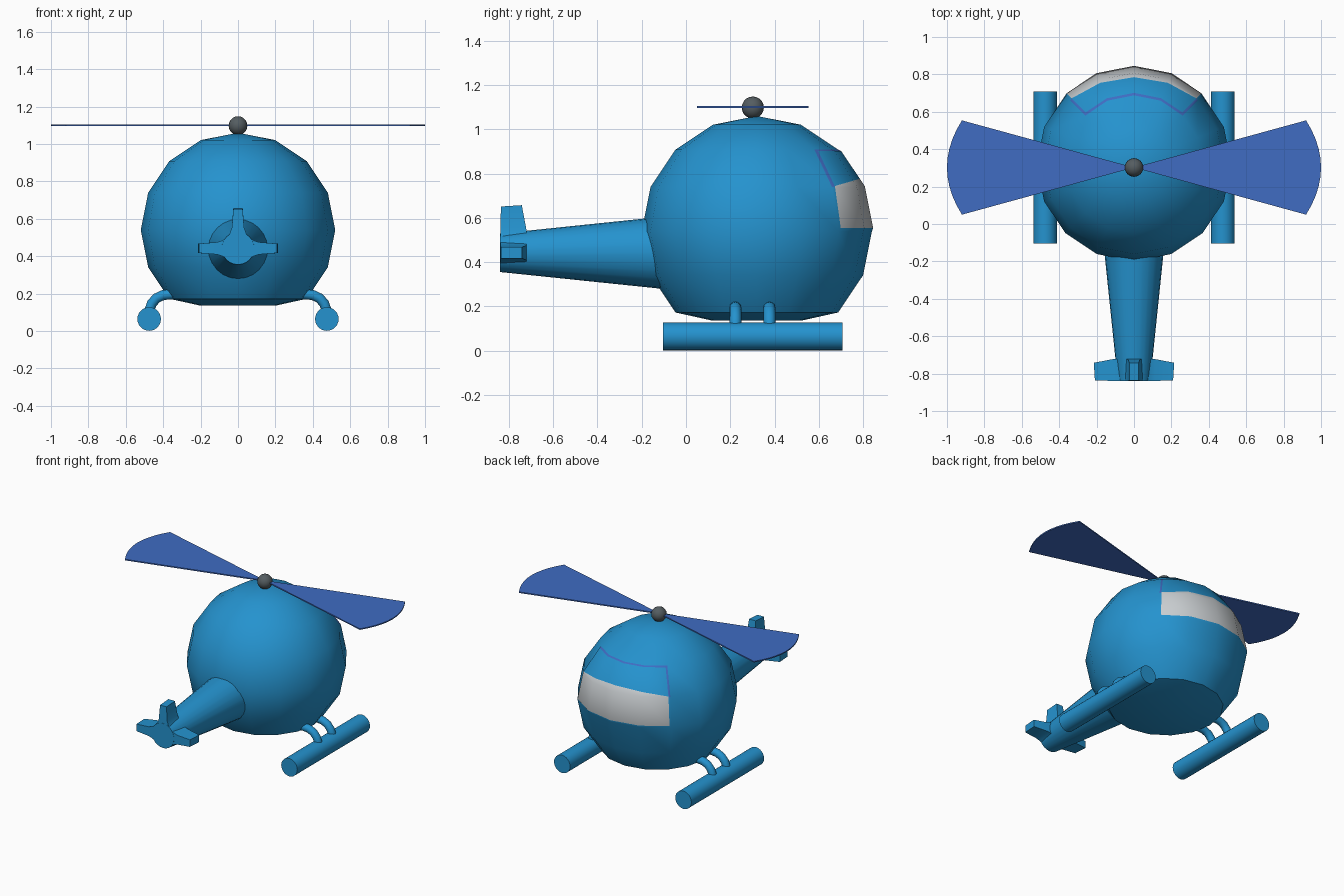
import bpy, bmesh, math
from mathutils import Matrix, Vector

if "Cube" in bpy.data.objects:
    bpy.data.objects.remove(bpy.data.objects["Cube"])


def material(name, rgb):
    m = bpy.data.materials.new(name)
    m.diffuse_color = (*rgb, 1)
    m.use_nodes = True
    m.node_tree.nodes["Principled BSDF"].inputs["Base Color"].default_value = m.diffuse_color
    return m


BLUE = material("body_blue", (0.018, 0.29, 0.62))
ROTOR = material("rotor_blue", (0.05, 0.15, 0.54))
GLASS = material("window_grey", (0.58, 0.61, 0.63))
METAL = material("dark_grey", (0.09, 0.11, 0.12))


def finish(name, bm, mats, angle=35):
    """Turn a bmesh into a smooth-by-angle object."""
    bmesh.ops.recalc_face_normals(bm, faces=bm.faces[:])
    me = bpy.data.meshes.new(name)
    bm.to_mesh(me)
    bm.free()
    for m in mats:
        me.materials.append(m)
    me.shade_smooth()
    me.set_sharp_from_angle(angle=math.radians(angle))
    ob = bpy.data.objects.new(name, me)
    bpy.context.collection.objects.link(ob)
    return ob


def loft(bm, rings):
    """Skin a list of equal-length point rings and cap both ends."""
    vs = [[bm.verts.new(p) for p in r] for r in rings]
    n = len(vs[0])
    for a, b in zip(vs, vs[1:]):
        for i in range(n):
            j = (i + 1) % n
            bm.faces.new((a[i], a[j], b[j], b[i]))
    bm.faces.new(vs[0])
    bm.faces.new(vs[-1])


def circle_y(x, y, z, r, n=24):
    return [(x + r * math.cos(2 * math.pi * i / n), y,
             z + r * math.sin(2 * math.pi * i / n)) for i in range(n)]


# Cabin: 16-sided sphere with a flattened belly
CY, CZ, R = 0.32, 0.54, 0.52
bm = bmesh.new()
bmesh.ops.create_uvsphere(bm, u_segments=16, v_segments=8, radius=R,
                          matrix=Matrix.Translation((0, CY, CZ)))
for v in bm.verts:
    v.co.z = max(v.co.z, 0.135)

# Windscreen: slightly raised panel on the cabin, glazed along its lower half
panel = []
for f in bm.faces:
    c = f.calc_center_median()
    if c.y - CY > abs(c.x) and CZ < c.z < 0.9:
        f.material_index = 1
        panel.append(f)
rim = bmesh.ops.inset_region(bm, faces=panel, thickness=0.012, depth=0.008,
                             use_even_offset=True)["faces"]
for f in rim:
    f.material_index = 2 if f.calc_center_median().z > 0.75 else 0
co, no = Vector((0, 0.66, 0.74)), Vector((0, -0.29, 1))
panel = [f for f in bm.faces if f.material_index == 1]
geom = panel + list({e for f in panel for e in f.edges}) + list({v for f in panel for v in f.verts})
bmesh.ops.bisect_plane(bm, geom=geom, plane_co=co, plane_no=no, dist=0.0005)
for f in bm.faces:
    if f.material_index == 1 and (f.calc_center_median() - co).dot(no) > 0:
        f.material_index = 0
finish("cabin", bm, [BLUE, GLASS, ROTOR])

# Tail boom: tapering cone
bm = bmesh.new()
loft(bm, [circle_y(0, -0.84, 0.442, 0.087), circle_y(0, 0.0, 0.442, 0.174)])
finish("tail_boom", bm, [BLUE])

# Tail fins: left, right and upright, each flared at the root
# (distance from boom axis, half thickness, front edge y, back edge y)
SECTIONS = [(0.04, 0.062, -0.72, -0.839), (0.085, 0.042, -0.72, -0.839),
            (0.11, 0.033, -0.722, -0.839), (0.215, 0.025, -0.742, -0.836)]
for name, ang in (("right_fin", 90), ("left_fin", -90), ("top_fin", 0)):
    bm = bmesh.new()
    rings = []
    for d, h, yf, yb in SECTIONS:
        tip = -0.006 if d > 0.2 else 0
        rings.append([(-h, yf, d), (h, yf, d), (h, yb, d + tip), (-h, yb, d + tip)])
    loft(bm, rings)
    bm.transform(Matrix.Translation((0, 0, 0.442)) @ Matrix.Rotation(math.radians(ang), 4, 'Y'))
    finish(name, bm, [BLUE])

# Skids and their bent struts
STRUT = [(0.475, 0.06), (0.474, 0.11), (0.46, 0.148), (0.435, 0.176),
         (0.40, 0.192), (0.36, 0.196), (0.30, 0.196)]
for side, s in (("right", 1), ("left", -1)):
    bm = bmesh.new()
    loft(bm, [circle_y(s * 0.475, y, 0.064, 0.063) for y in (-0.105, 0.708)])
    finish(side + "_skid", bm, [BLUE])
    for label, y in (("front", 0.223), ("rear", 0.377)):
        bm = bmesh.new()
        rings = []
        for i, (x, z) in enumerate(STRUT):
            a, b = STRUT[max(i - 1, 0)], STRUT[min(i + 1, len(STRUT) - 1)]
            t = Vector((b[0] - a[0], b[1] - a[1])).normalized()
            ring = []
            for k in range(12):
                w = 2 * math.pi * k / 12
                u, v = 0.027 * math.cos(w), 0.027 * math.sin(w)
                ring.append((s * (x - t.y * u), y + v, z + t.x * u))
            rings.append(ring)
        loft(bm, rings)
        finish(f"{side}_{label}_strut", bm, [BLUE])

# Rotor blades: two thin fans with bowed tips
for side, s in (("right", 1), ("left", -1)):
    outline = [(0.0, 0.302)]
    for i in range(11):
        t = -1 + 2 * i / 10
        outline.append((s * (0.92 + 0.08 * (1 - t * t)), 0.302 + 0.252 * t))
    bm = bmesh.new()
    loft(bm, [[(x, y, z) for x, y in outline] for z in (1.097, 1.105)])
    finish(side + "_rotor_blade", bm, [ROTOR])

# Rotor hub
bm = bmesh.new()
bmesh.ops.create_uvsphere(bm, u_segments=16, v_segments=10, radius=0.05,
                          matrix=Matrix.Translation((0, 0.302, 1.098)))
finish("rotor_hub", bm, [METAL])
